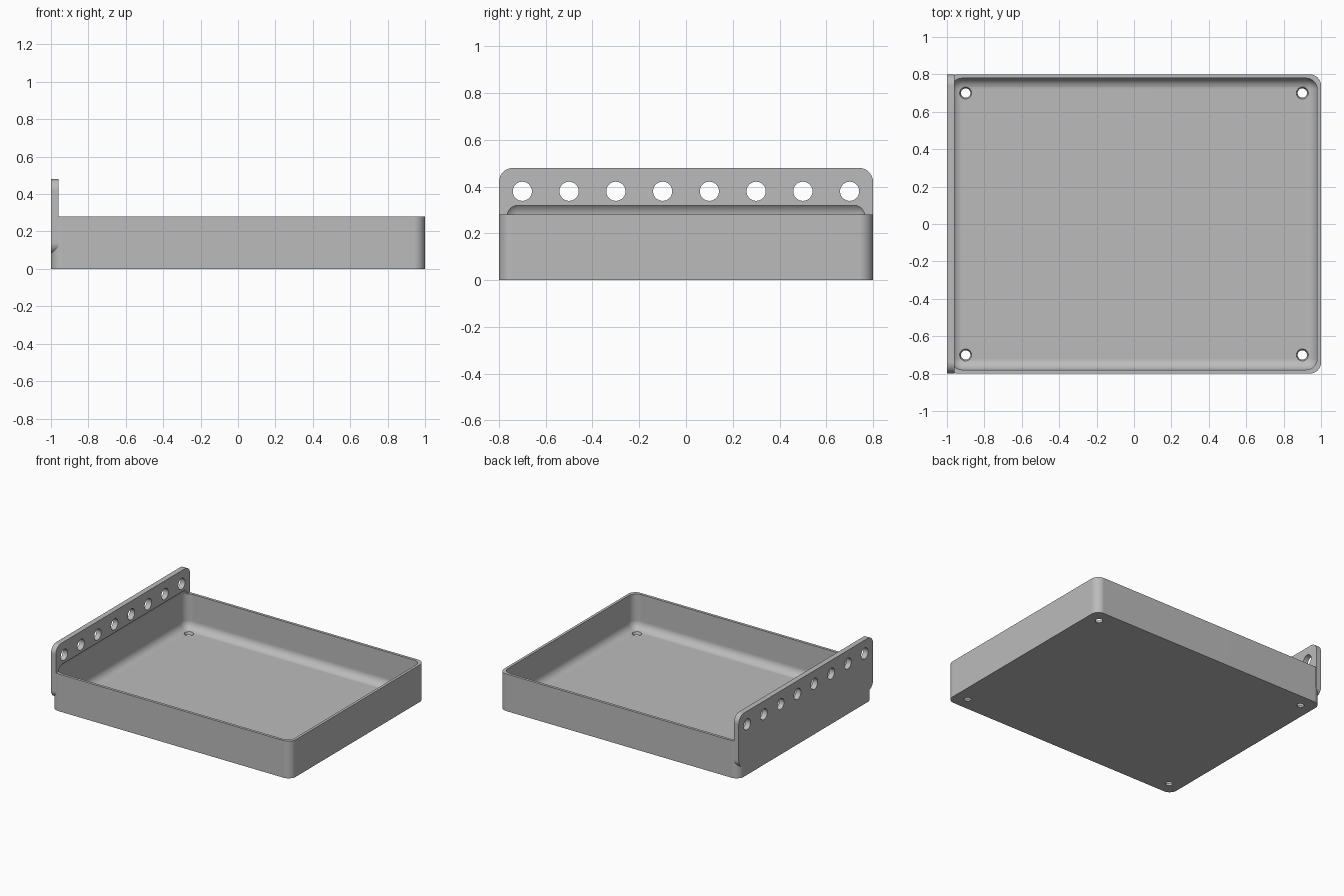
import bpy
import bmesh
import math
from mathutils import Matrix, Vector

cube = bpy.data.objects.get("Cube")
if cube:
    bpy.data.objects.remove(cube, do_unlink=True)

grey = bpy.data.materials.new("plain grey")
grey.use_nodes = True
colour = (0.5, 0.5, 0.5, 1)
grey.diffuse_color = colour
grey.node_tree.nodes["Principled BSDF"].inputs["Base Color"].default_value = colour

RADIUS = 0.06


def make_object(name, bm):
    mesh = bpy.data.meshes.new(name)
    bmesh.ops.recalc_face_normals(bm, faces=bm.faces)
    bm.to_mesh(mesh)
    bm.free()
    mesh.materials.append(grey)
    obj = bpy.data.objects.new(name, mesh)
    bpy.context.collection.objects.link(obj)
    return obj


def rounded_box(name, low, high, axes, segments=8):
    """Box between two corners, rounding the edges parallel to the given axes."""
    low, high = Vector(low), Vector(high)
    bm = bmesh.new()
    bmesh.ops.create_cube(bm, size=1)
    bmesh.ops.scale(bm, vec=high - low, verts=bm.verts)
    bmesh.ops.translate(bm, vec=(low + high) / 2, verts=bm.verts)
    edges = [e for e in bm.edges
             if any(abs(e.verts[0].co[a] - e.verts[1].co[a]) > 0.001 for a in axes)]
    bmesh.ops.bevel(bm, geom=edges, offset=RADIUS, segments=segments,
                    profile=0.5, affect='EDGES')
    return make_object(name, bm)


def hole_cutter(name, centres, r1, r2, depth, turn=Matrix()):
    """Round pegs, one at each centre, joined into a single cutter."""
    bm = bmesh.new()
    for c in centres:
        bmesh.ops.create_cone(bm, cap_ends=True, segments=32, radius1=r1, radius2=r2,
                              depth=depth, matrix=Matrix.Translation(c) @ turn)
    return make_object(name, bm)


def cut(obj, cutter):
    mod = obj.modifiers.new("cut", 'BOOLEAN')
    mod.operation = 'DIFFERENCE'
    mod.solver = 'EXACT'
    mod.object = cutter
    bpy.context.view_layer.objects.active = obj
    bpy.ops.object.modifier_apply(modifier=mod.name)


# Main parts
tray = rounded_box("tray", (-1, -0.8, 0), (1, 0.8, 0.28), axes=[2])
end_plate = rounded_box("end_plate", (-1, -0.8, 0.08), (-0.96, 0.8, 0.48), axes=[0])

# Cutters: filleted cavity, tapered floor holes, row of plate holes
cavity = rounded_box("cavity_cutter", (-0.98, -0.78, 0.02), (0.98, 0.78, 0.335), axes=[0, 1, 2])
floor_holes = hole_cutter("floor_hole_cutter",
                          [(x, y, 0.01) for x in (-0.9, 0.9) for y in (-0.7, 0.7)],
                          0.0215, 0.0355, 0.04)
plate_holes = hole_cutter("plate_hole_cutter",
                          [(-0.98, -0.7 + 0.2 * i, 0.38) for i in range(8)],
                          0.041, 0.041, 0.2, Matrix.Rotation(math.pi / 2, 4, 'Y'))

cut(tray, cavity)
cut(tray, floor_holes)
cut(end_plate, cavity)
cut(end_plate, plate_holes)

for cutter in (cavity, floor_holes, plate_holes):
    bpy.data.objects.remove(cutter, do_unlink=True)

# Smooth fillets, crisp edges
for obj in (tray, end_plate):
    bpy.ops.object.select_all(action='DESELECT')
    obj.select_set(True)
    bpy.context.view_layer.objects.active = obj
    bpy.ops.object.shade_smooth_by_angle(angle=math.radians(30))
    weighted = obj.modifiers.new("weighted normals", 'WEIGHTED_NORMAL')
    weighted.keep_sharp = True
